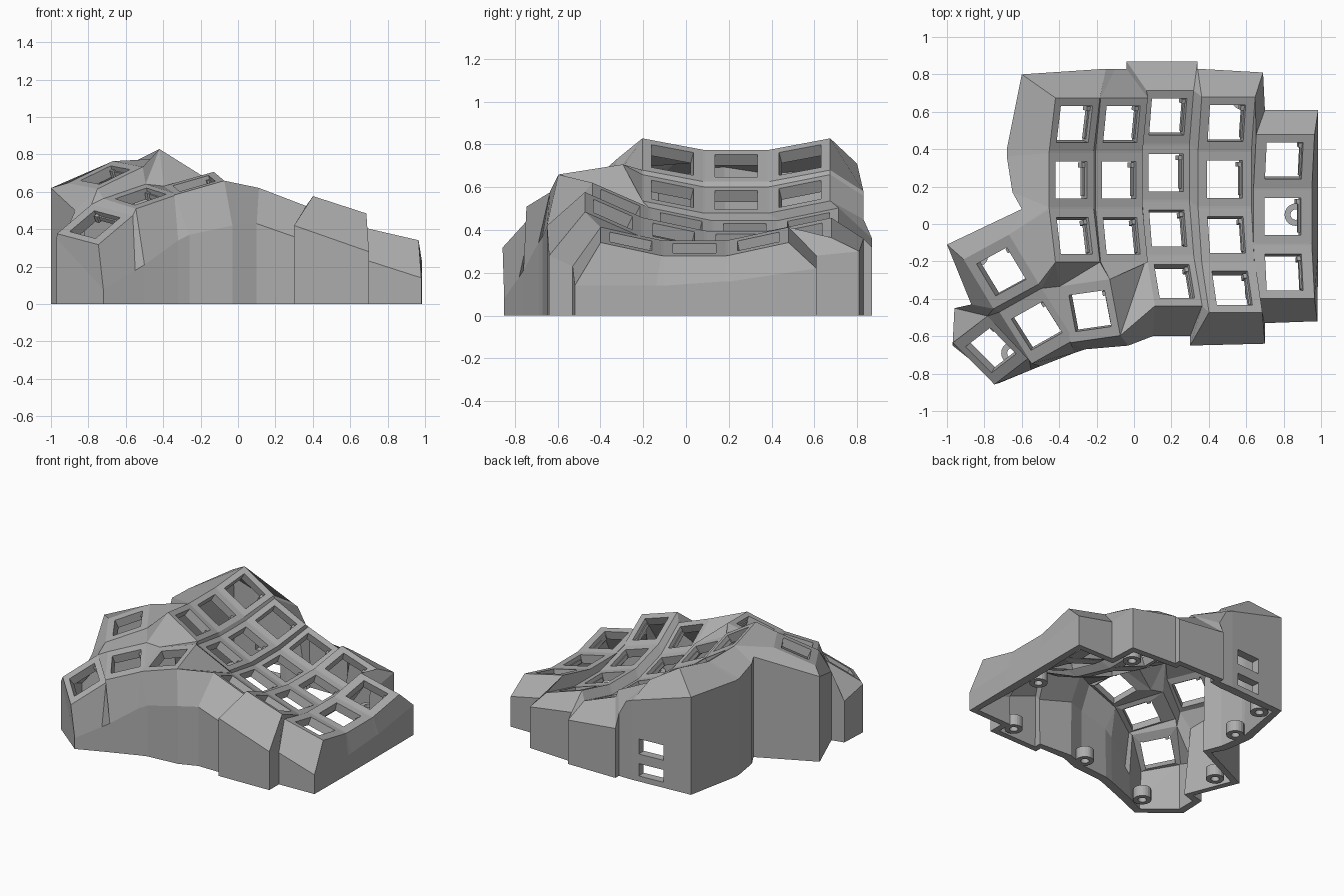
import bpy, bmesh
from math import sin, cos, radians, pi
from mathutils import Vector, Matrix

old = bpy.data.objects.get("Cube")
if old:
    bpy.data.objects.remove(old)

grey = bpy.data.materials.new("matte grey plastic")
grey.use_nodes = True
grey.diffuse_color = (0.42, 0.42, 0.42, 1)
grey.node_tree.nodes["Principled BSDF"].inputs["Base Color"].default_value = (0.42, 0.42, 0.42, 1)

HALF_Y, HOLE = 0.145, 0.1
SIDES = {"fl": (-1, -1), "fr": (1, -1), "br": (1, 1), "bl": (-1, 1)}
ORDER = ["fl", "fr", "br", "bl"]
THICK = 0.06


def make_object(name, bm):
    mesh = bpy.data.meshes.new(name)
    bm.to_mesh(mesh)
    bm.free()
    mesh.materials.append(grey)
    obj = bpy.data.objects.new(name, mesh)
    bpy.context.collection.objects.link(obj)
    return obj


# Key frames: each is a centre, its own x and y direction and its half size
keys = {}
STEP = radians(12.5)
RADIUS = 0.3 / STEP
columns = {  # x, y, z of the flat row, roll in degrees, rows, half width
    "a": (-0.335, 0.235, 0.7, 32, 3, 0.14),
    "b": (-0.08, 0.235, 0.54, 26, 3, 0.14),
    "c": (0.17, 0.275, 0.395, 21, 4, 0.135),
    "d": (0.485, 0.24, 0.35, 18, 4, 0.15),
    "e": (0.795, 0.04, 0.315, 13, 3, 0.16),
}
for col, (x, y, z, roll, rows, half) in columns.items():
    across = Vector((cos(radians(roll)), 0, -sin(radians(roll))))
    along = Vector((0, 1, 0))
    up = across.cross(along)
    for row in range(rows):
        t = (1 - row) * STEP
        centre = Vector((x, y, z)) + along * RADIUS * sin(t) + up * RADIUS * (1 - cos(t))
        keys[col + str(row)] = (centre, across, along * cos(t) + up * sin(t), half, HALF_Y)

thumbs = [
    ((-0.235, -0.465, 0.645), (0.21, 0.03, 0.06), (-0.035, 0.19, 0.03), 0.14, 0.155),
    ((-0.52, -0.545, 0.575), (0.16, 0.09, 0.055), (-0.1, 0.17, 0.035), 0.135, 0.165),
    ((-0.765, -0.675, 0.425), (0.13, 0.1, 0.11), (-0.14, 0.13, 0.03), 0.14, 0.16),
    ((-0.71, -0.255, 0.69), (0.165, 0.09, 0.08), (-0.09, 0.19, 0.03), 0.15, 0.155),
]
for i, (centre, ax, ay, half_x, half_y) in enumerate(thumbs):
    ax = Vector(ax).normalized()
    ay = Vector(ay)
    ay = (ay - ax * ay.dot(ax)).normalized()
    keys["t" + str(i)] = (Vector(centre), ax, ay, half_x, half_y)

# Plates: a square frame around every key opening
bm = bmesh.new()
corner = {}
for name, (centre, ax, ay, half_x, half_y) in keys.items():
    inner = {}
    for side, (sx, sy) in SIDES.items():
        corner[name + side] = bm.verts.new(centre + ax * sx * half_x + ay * sy * half_y)
        inner[side] = bm.verts.new(centre + ax * sx * HOLE + ay * sy * HOLE)
    for p, q in zip(ORDER, ORDER[1:] + ORDER[:1]):
        bm.faces.new((corner[name + p], corner[name + q], inner[q], inner[p]))


def web(names):
    bm.faces.new([corner[n] for n in names.split()])


# Webs between the rows of a column, then between neighbouring columns
for col, data in columns.items():
    for r in range(data[4] - 1):
        a, b = col + str(r), col + str(r + 1)
        web(f"{a}fl {b}bl {b}br {a}fr")


def edge_points(col, side):
    return [f"{col}{r}{end}{side}" for r in range(columns[col][4]) for end in "bf"]


for c1, c2 in zip("abcd", "bcde"):
    left, right = edge_points(c1, "r"), edge_points(c2, "l")
    for i in range(min(len(left), len(right)) - 1):
        web(f"{left[i]} {left[i + 1]} {right[i + 1]} {right[i]}")

# Webs joining the thumb cluster and the staggered column ends
for names in (
    "d2fr d3br e2fl", "d3br d3fr e2fl",
    "a1fl t3br a2bl", "a2bl t3br t3fr a2fl",
    "t2br t2fr t1fl t1bl", "t1br t1fr t0fl t0bl",
    "t3fl t1bl t1br t3fr", "t3fl t2br t1bl",
    "a2fl t3fr t1br", "a2fl t1br t0bl", "a2fl t0bl a2fr",
    "a2fr t0bl t0br", "a2fr t0br b2fl", "b2fl t0br b2fr",
    "b2fr t0br c3bl", "b2fr c3bl c2fl", "t0br t0fr c3bl", "c3bl t0fr c3fl",
):
    web(names)

# Outer wall: rim corner, wall position and height where the wall turns vertical
ring = [
    ("e2fr", .98, -.52, .14), ("e2br", .985, -.14, .14), ("e1fr", .985, -.1, .14),
    ("e1br", .985, .18, .16), ("e0fr", .985, .21, .16), ("e0br", .985, .61, .22),
    ("e0bl", .7, .61, .28), ("d0br", .69, .81, .3), ("d0bl", .34, .83, .36),
    ("c0br", .34, .87, .32), ("c0bl", -.04, .87, .36), ("b0br", -.04, .83, .45),
    ("b0bl", -.1, .83, .56), ("a0br", -.15, .83, .58), ("a0bl", -.6, .8, .71),
    ("a0fl", -.68, .4, .7), ("a1bl", -.68, .36, .7), ("a1fl", -.65, .17, .73),
    ("t3br", -.6, .08, .73), ("t3bl", -1, -.11, .62), ("t3fl", -.87, -.43, .5),
    ("t2br", -.96, -.45, .3), ("t2bl", -.97, -.65, .35), ("t2fl", -.72, -.85, .08),
    ("t2fr", -.55, -.78, .18), ("t1fl", -.5, -.76, .21), ("t1fr", -.32, -.69, .34),
    ("t0fl", -.26, -.67, .37), ("t0fr", -.03, -.65, .42), ("c3fl", .1, -.6, .43),
    ("c3fr", .3, -.6, .36), ("d3fl", .3, -.65, .42), ("d3fr", .7, -.64, .28),
    ("e2fl", .7, -.53, .23),
]
loops = [(corner[n], bm.verts.new((x, y, z)), bm.verts.new((x, y, 0))) for n, x, y, z in ring]
for p, q in zip(loops, loops[1:] + loops[:1]):
    for k in range(2):
        bm.faces.new((p[k], p[k + 1], q[k + 1], q[k]))


# Two port openings in the back wall
def back_panel():
    return [f for f in bm.faces if -0.6 < f.calc_center_median().x < -0.15
            and all(v.co.y > 0.79 for v in f.verts)]


port_x = (-0.39, -0.2)
port_z = ((0.04, 0.13), (0.2, 0.31))
cuts = [(Vector((x, 0, 0)), Vector((1, 0, 0))) for x in port_x]
cuts += [(Vector((0, 0, z)), Vector((0, 0, 1))) for pair in port_z for z in pair]
for point, normal in cuts:
    panel = back_panel()
    geom = set(panel)
    for f in panel:
        geom.update(f.edges)
        geom.update(f.verts)
    bmesh.ops.bisect_plane(bm, geom=list(geom), plane_co=point, plane_no=normal)
openings = []
for f in back_panel():
    m = f.calc_center_bounds()
    if port_x[0] < m.x < port_x[1] and any(lo < m.z < hi for lo, hi in port_z):
        openings.append(f)
bmesh.ops.delete(bm, geom=openings, context="FACES")

bmesh.ops.recalc_face_normals(bm, faces=bm.faces[:])
bm.normal_update()
bm.faces.ensure_lookup_table()
if bm.faces[0].normal.z < 0:
    bmesh.ops.reverse_faces(bm, faces=bm.faces[:])
case = make_object("keyboard_case", bm)
shell = case.modifiers.new("shell", "SOLIDIFY")
shell.thickness = THICK
shell.offset = -1

# Switch clips: a thin ledge on one side wall of each opening and a nub in its corner
bm = bmesh.new()
for centre, ax, ay, _, _ in keys.values():
    up = ax.cross(ay)
    frame = Matrix((ax, ay, up)).transposed().to_4x4()
    for along_x, along_y, size in ((0.097, 0, (0.012, 0.17, 0.025, 1)),
                                   (0.09, 0.08, (0.02, 0.025, 0.04, 1))):
        place = Matrix.Translation(centre + ax * along_x + ay * along_y - up * 0.04) @ frame
        bmesh.ops.create_cube(bm, size=1, matrix=place @ Matrix.Diagonal(size))
make_object("switch_clips", bm)


# Screw bosses: short tubes standing along the inside of the wall
def add_boss(bm, x, y, sides=20):
    rings = []
    for radius, z in ((0.06, 0), (0.06, 0.08), (0.028, 0.08), (0.028, 0)):
        rings.append([bm.verts.new((x + radius * cos(2 * pi * i / sides),
                                    y + radius * sin(2 * pi * i / sides), z))
                      for i in range(sides)])
    for low, high in zip(rings, rings[1:] + rings[:1]):
        for i in range(sides):
            j = (i + 1) % sides
            bm.faces.new((low[i], low[j], high[j], high[i]))


bm = bmesh.new()
for x, y in ((0.865, 0.05), (0.58, 0.67), (-0.5, 0.69), (-0.57, 0.36), (-0.84, -0.17),
             (-0.65, -0.69), (-0.03, -0.54), (0.6, -0.52)):
    add_boss(bm, x, y)
make_object("screw_bosses", bm)
